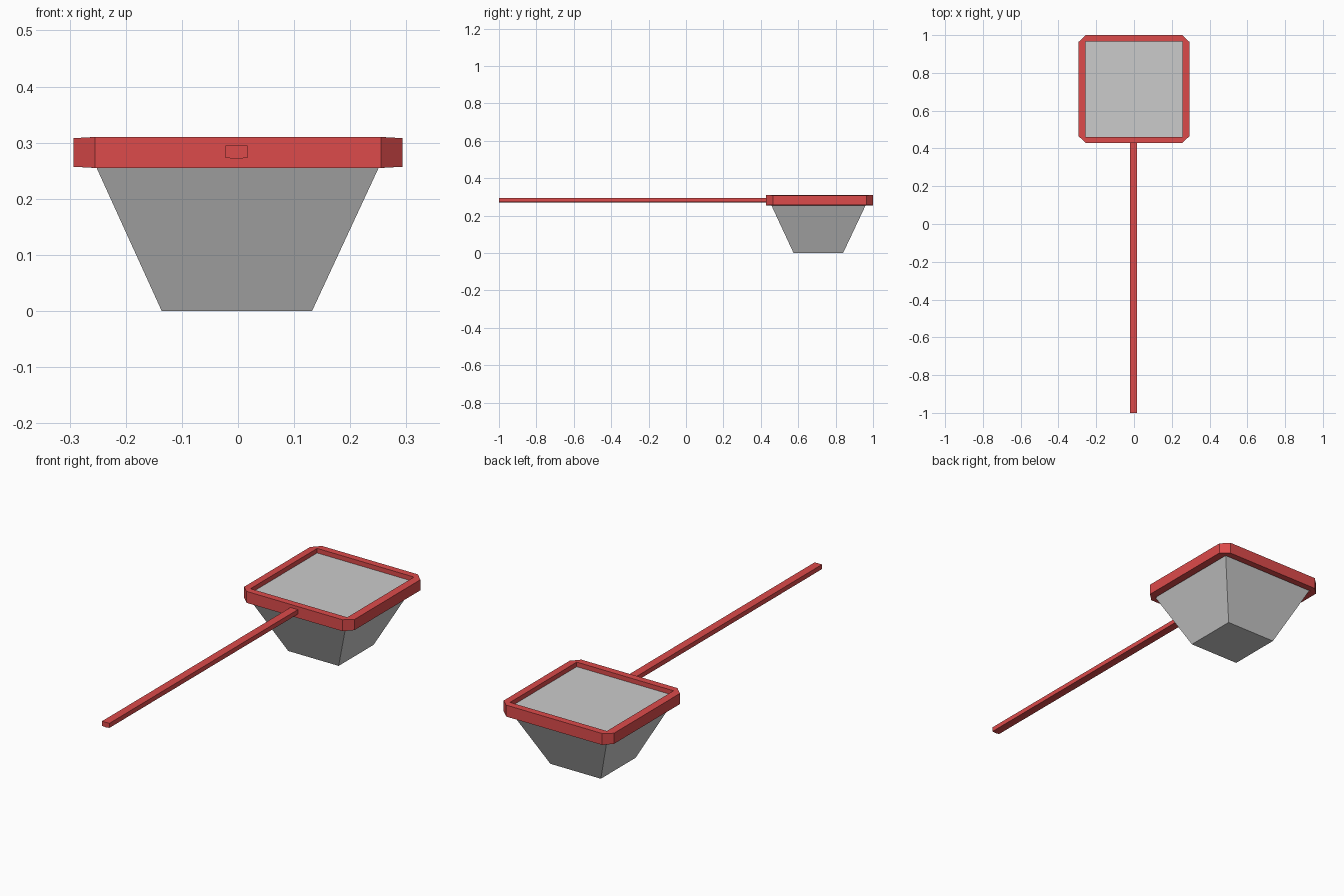
import bpy, bmesh

if "Cube" in bpy.data.objects:
    bpy.data.objects.remove(bpy.data.objects["Cube"])

red = bpy.data.materials.new("red")
red.diffuse_color = (0.72, 0.07, 0.07, 1)
red.use_nodes = True
red.node_tree.nodes["Principled BSDF"].inputs["Base Color"].default_value = red.diffuse_color


def loft(name, rings, mat=None, closed=False):
    """Join rings of points with quads; cap the ends or close the loop of rings."""
    bm = bmesh.new()
    vs = [[bm.verts.new(p) for p in r] for r in rings]
    pairs = list(zip(vs, vs[1:]))
    if closed:
        pairs.append((vs[-1], vs[0]))
    for a, b in pairs:
        n = len(a)
        for i in range(n):
            j = (i + 1) % n
            bm.faces.new((a[i], a[j], b[j], b[i]))
    if not closed:
        bm.faces.new(vs[0])
        bm.faces.new(vs[-1])
    bmesh.ops.remove_doubles(bm, verts=bm.verts, dist=1e-5)
    bmesh.ops.recalc_face_normals(bm, faces=bm.faces)
    me = bpy.data.meshes.new(name)
    bm.to_mesh(me)
    bm.free()
    ob = bpy.data.objects.new(name, me)
    bpy.context.collection.objects.link(ob)
    if mat:
        me.materials.append(mat)
    return ob


def rect(x0, x1, y0, y1, z):
    return [(x0, y0, z), (x1, y0, z), (x1, y1, z), (x0, y1, z)]


# Rim: chamfered outside, square opening, sides slightly thinner than the front
CY, MID = 0.7145, 0.2825


def outer(s):
    pts = []
    for sx, sy in ((-1, -1), (1, -1), (1, 1), (-1, 1)):
        pair = [(sx * 0.293, CY + sy * 0.25, MID + s * 0.0255),
                (sx * 0.255, CY + sy * 0.2855, MID + s * 0.0275)]
        pts += pair if sx * sy > 0 else pair[::-1]
    return pts


def inner(s):
    return [p for p in rect(-0.257, 0.257, CY - 0.253, CY + 0.253, MID + s * 0.0275)
            for _ in range(2)]


loft("rim", [outer(-1), outer(1), inner(1), inner(-1)], red, closed=True)

# Net: tapered basket with a flat top just below the rim's upper edge
loft("net", [rect(-0.136, 0.132, 0.575, 0.84, 0),
             rect(-0.267, 0.266, 0.441, 0.976, 0.288)])

# Handle: long thin bar running into the rim
profile = [(-0.022, 0.295), (0.017, 0.295), (0.017, 0.273), (-0.0025, 0.271), (-0.022, 0.273)]
loft("handle", [[(x, y, z) for x, z in profile] for y in (-1.0, 0.445)], red)
